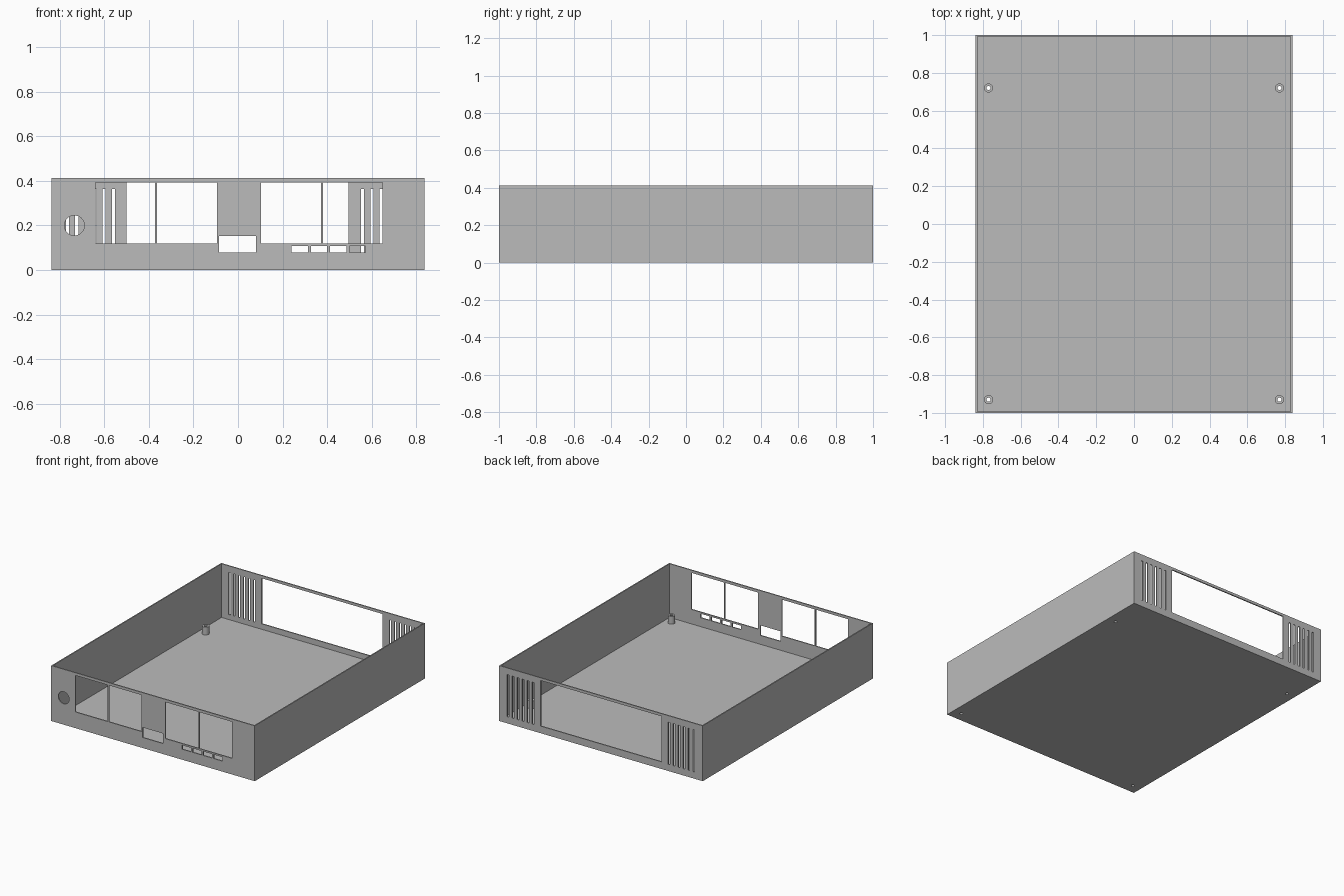
import bpy
import bmesh
from math import radians, tau
from mathutils import Matrix, Vector

default = bpy.data.objects.get("Cube")
if default:
    bpy.data.objects.remove(default, do_unlink=True)

HALF_W, HALF_D, HEIGHT, WALL = 0.838, 1.0, 0.412, 0.012
POST_SPOTS = [(x, y) for x in (-0.77, 0.77) for y in (-0.93, 0.72)]
POST_R, HOLE_R, POST_TOP = 0.024, 0.011, 0.07

grey = bpy.data.materials.new("plain_grey")
grey.use_nodes = True
tone = (0.5, 0.5, 0.5, 1)
grey.diffuse_color = tone
grey.node_tree.nodes["Principled BSDF"].inputs["Base Color"].default_value = tone


def finish(bm, name):
    bmesh.ops.recalc_face_normals(bm, faces=bm.faces)
    mesh = bpy.data.meshes.new(name)
    bm.to_mesh(mesh)
    bm.free()
    mesh.materials.append(grey)
    obj = bpy.data.objects.new(name, mesh)
    bpy.context.collection.objects.link(obj)
    return obj


def add_box(bm, low, high):
    low, high = Vector(low), Vector(high)
    matrix = Matrix.Translation((low + high) / 2) @ Matrix.Diagonal((high - low).to_4d())
    bmesh.ops.create_cube(bm, size=1, matrix=matrix)


def add_rod(bm, centre, radius, length, rotation=Matrix()):
    bmesh.ops.create_cone(bm, cap_ends=True, segments=32, radius1=radius, radius2=radius,
                          depth=length, matrix=Matrix.Translation(centre) @ rotation)


def cut_wall(bm, y, x0, x1, z0, z1):
    add_box(bm, (x0, y - 0.05, z0), (x1, y + 0.05, z1))


# Open tray: a box whose top is inset to the wall thickness and sunk to the floor
bm = bmesh.new()
add_box(bm, (-HALF_W, -HALF_D, 0), (HALF_W, HALF_D, HEIGHT))
top = max(bm.faces, key=lambda f: f.calc_center_median().z)
bmesh.ops.inset_region(bm, faces=[top], thickness=WALL)
sunk = bmesh.ops.extrude_discrete_faces(bm, faces=[top])["faces"][0]
for v in sunk.verts:
    v.co.z = WALL
tray = finish(bm, "case_tray")

cut = bmesh.new()
# Front: four windows, display opening, port row and round button hole
for x0, x1 in ((-0.64, -0.373), (-0.364, -0.095), (0.103, 0.373), (0.382, 0.65)):
    cut_wall(cut, -HALF_D, x0, x1, 0.12, 0.392)
cut_wall(cut, -HALF_D, -0.085, 0.081, 0.078, 0.153)
for i in range(4):
    x = 0.241 + i * 0.0865
    cut_wall(cut, -HALF_D, x, x + 0.073, 0.078, 0.108)
add_rod(cut, (-0.735, -HALF_D, 0.2), 0.045, 0.1, Matrix.Rotation(radians(90), 4, "X"))

# Back: wide opening with six vent slots on each side
cut_wall(cut, HALF_D, -0.5, 0.497, 0.053, 0.392)
for side in (-1, 1):
    for i in range(6):
        x = side * (0.56 + i * 0.041)
        cut_wall(cut, HALF_D, x - 0.007, x + 0.007, 0.05, 0.363)

# Screw holes through the floor
for x, y in POST_SPOTS:
    add_rod(cut, (x, y, 0), HOLE_R, 0.1)
cutter = finish(cut, "opening_cutter")
cutter.hide_render = True

# Apply the cut and drop the helper
mod = tray.modifiers.new("openings", "BOOLEAN")
mod.operation = "DIFFERENCE"
mod.solver = "EXACT"
mod.object = cutter
bpy.context.view_layer.objects.active = tray
bpy.ops.object.modifier_apply(modifier=mod.name)
bpy.data.objects.remove(cutter, do_unlink=True)

# Hollow screw posts standing on the floor
for i, (x, y) in enumerate(POST_SPOTS):
    bm = bmesh.new()
    section = [(HOLE_R, WALL), (POST_R, WALL), (POST_R, POST_TOP), (HOLE_R, POST_TOP)]
    verts = [bm.verts.new((r, 0, z)) for r, z in section]
    edges = [bm.edges.new((verts[k], verts[(k + 1) % 4])) for k in range(4)]
    bmesh.ops.spin(bm, geom=verts + edges, cent=(0, 0, 0), axis=(0, 0, 1),
                   angle=tau, steps=32, use_merge=True)
    bmesh.ops.remove_doubles(bm, verts=bm.verts, dist=0.0001)
    post = finish(bm, f"screw_post_{i + 1}")
    post.location = (x, y, 0)
    bpy.ops.object.select_all(action="DESELECT")
    post.select_set(True)
    bpy.context.view_layer.objects.active = post
    bpy.ops.object.shade_smooth_by_angle(angle=radians(30))
